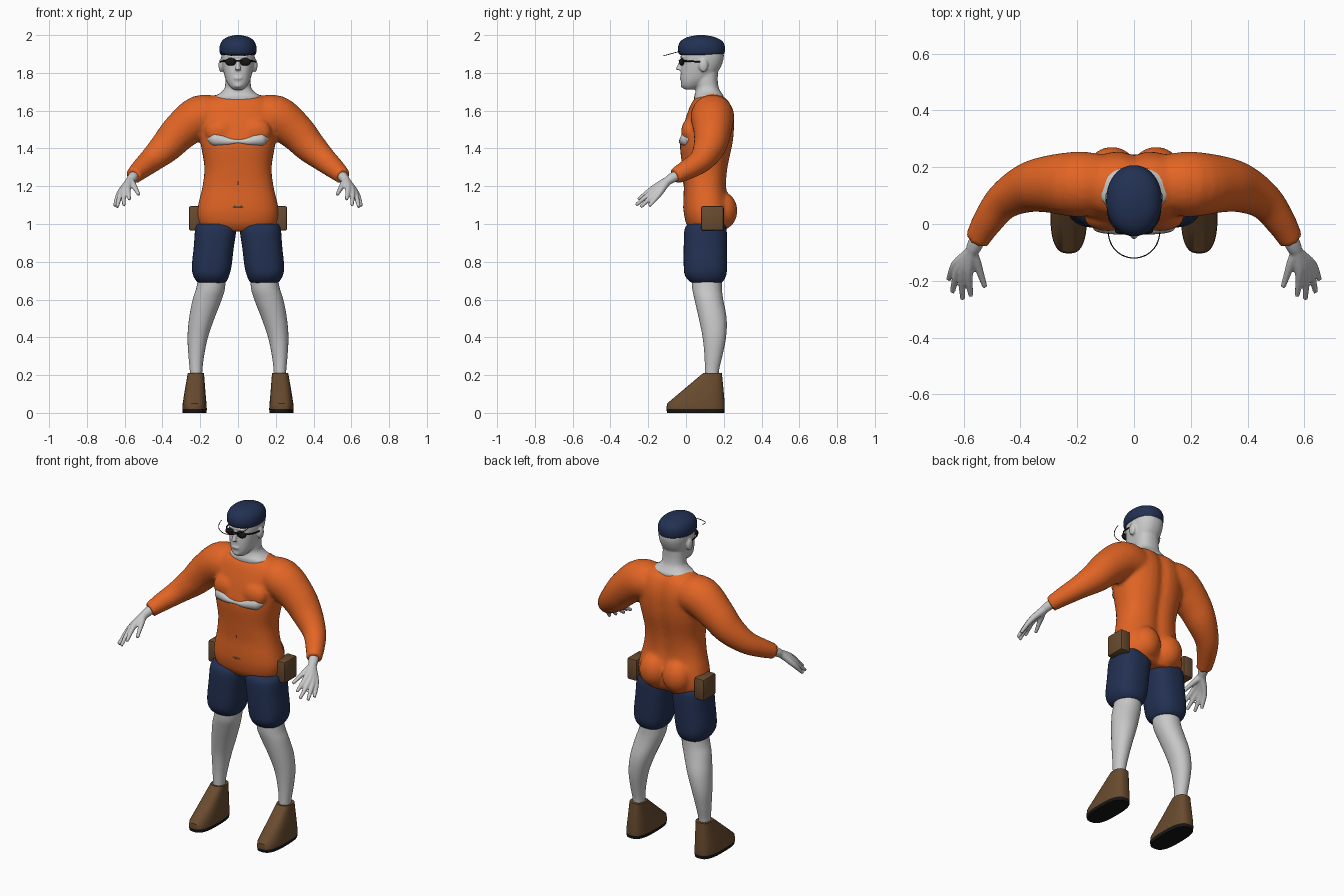
import bpy, bmesh, math
from mathutils import Vector, Matrix

if "Cube" in bpy.data.objects:
    bpy.data.objects.remove(bpy.data.objects["Cube"], do_unlink=True)


def material(name, r, g, b):
    m = bpy.data.materials.new(name)
    m.use_nodes = True
    m.diffuse_color = (r, g, b, 1)
    bsdf = next(n for n in m.node_tree.nodes if n.type == 'BSDF_PRINCIPLED')
    bsdf.inputs["Base Color"].default_value = (r, g, b, 1)
    bsdf.inputs["Roughness"].default_value = 0.7
    return m


skin = material("pale_grey_skin", 0.58, 0.58, 0.58)
orange = material("orange_cloth", 0.76, 0.13, 0.018)
navy = material("navy_cloth", 0.016, 0.03, 0.085)
brown = material("brown_leather", 0.14, 0.07, 0.028)
black = material("black_rubber", 0.008, 0.008, 0.008)


def interpolate(rows, steps):
    """Catmull-Rom rows between the given rows."""
    out = []
    for i in range(len(rows) - 1):
        a, b, c, d = (rows[max(0, min(len(rows) - 1, i + k))] for k in (-1, 0, 1, 2))
        for s in range(steps):
            t = s / steps
            out.append([q + t * ((r - p) / 2 + t * ((p - 2.5 * q + 2 * r - w / 2)
                        + t * (1.5 * q - 1.5 * r + (w - p) / 2)))
                        for p, q, r, w in zip(a, b, c, d)])
    return out + [list(rows[-1])]


def skin_rings(bm, rings):
    """Bridge rings of points and cap both ends."""
    rings = [[bm.verts.new(p) for p in ring] for ring in rings]
    n = len(rings[0])
    for low, high in zip(rings, rings[1:]):
        for i in range(n):
            j = (i + 1) % n
            bm.faces.new((low[i], low[j], high[j], high[i]))
    bm.faces.new(rings[0][::-1])
    bm.faces.new(rings[-1])


def loft(bm, rows, power=2.3, steps=4, segs=40):
    """Stack of rounded sections: centre x, z, half width, front y, back y."""
    rings = []
    for cx, z, rx, front, back in interpolate(rows, steps):
        ring = []
        for i in range(segs):
            a = math.tau * i / segs
            c, s = math.cos(a), math.sin(a)
            ring.append((cx + rx * math.copysign(abs(c) ** (2 / power), c),
                         (front + back) / 2 + (back - front) / 2
                         * math.copysign(abs(s) ** (2 / power), s), z))
        rings.append(ring)
    skin_rings(bm, rings)


def tube(bm, rows, steps=4, segs=16):
    """Round tube through rows of x, y, z, radius."""
    pts = interpolate(rows, steps)
    rings = []
    for i, (x, y, z, r) in enumerate(pts):
        along = Vector(pts[min(i + 1, len(pts) - 1)][:3]) - Vector(pts[max(i - 1, 0)][:3])
        turn = along.to_track_quat('Z', 'Y')
        rings.append([Vector((x, y, z)) + turn @ Vector((r * math.cos(a), r * math.sin(a), 0))
                      for a in (math.tau * k / segs for k in range(segs))])
    skin_rings(bm, rings)


def ball(bm, centre, size):
    bmesh.ops.create_uvsphere(bm, u_segments=24, v_segments=14, radius=1,
                              matrix=Matrix.Translation(centre) @ Matrix.Diagonal((*size, 1)))


def finish(bm, name, mat, voxel=0, mirror=False, angle=None, relax=3):
    bmesh.ops.recalc_face_normals(bm, faces=bm.faces)
    me = bpy.data.meshes.new(name)
    bm.to_mesh(me)
    bm.free()
    me.materials.append(mat)
    ob = bpy.data.objects.new(name, me)
    bpy.context.collection.objects.link(ob)
    for p in me.polygons:
        p.use_smooth = True
    if angle:
        bpy.ops.object.select_all(action='DESELECT')
        ob.select_set(True)
        bpy.context.view_layer.objects.active = ob
        bpy.ops.object.shade_smooth_by_angle(angle=math.radians(angle))
    if voxel:
        mod = ob.modifiers.new("merge", 'REMESH')
        mod.mode = 'VOXEL'
        mod.voxel_size = voxel
        mod.use_smooth_shade = True
        mod = ob.modifiers.new("relax", 'SMOOTH')
        mod.factor = 0.5
        mod.iterations = relax
    if mirror:
        ob.modifiers.new("mirror", 'MIRROR')
    return ob


# Shirt: torso, sleeves and seat merged into one skin
bm = bmesh.new()
loft(bm, [(0, .96, .17, .03, .21), (0, 1.0, .207, .002, .235), (0, 1.06, .217, -.012, .238),
          (0, 1.12, .207, -.014, .23), (0, 1.2, .188, -.012, .217), (0, 1.3, .178, -.02, .225),
          (0, 1.42, .197, -.032, .25), (0, 1.5, .207, -.018, .258), (0, 1.58, .21, .005, .255),
          (0, 1.65, .175, .035, .23), (0, 1.69, .1, .08, .18)], power=2.4)
for v in bm.verts:  # spine groove
    if v.co.y > .13:
        v.co.y -= .016 * math.exp(-(v.co.x / .035) ** 2)
for s in (-1, 1):
    ball(bm, (s * .078, .19, 1.07), (.088, .082, .1))
    ball(bm, (s * .09, .02, 1.49), (.085, .045, .07))
    tube(bm, [(s * x, y, z, r) for x, y, z, r in (
        (.1, .14, 1.565, .105), (.2, .14, 1.567, .115), (.305, .14, 1.49, .1),
        (.38, .125, 1.41, .086), (.46, .08, 1.337, .066), (.515, .01, 1.29, .054),
        (.555, -.058, 1.253, .043))], segs=28)
finish(bm, "shirt", orange, voxel=.011)

# Chest band showing through the shirt
bm = bmesh.new()
half = [(.05, 1.437, .02), (.1, 1.445, .034), (.13, 1.45, .034), (.158, 1.455, .012)]
band = [(-x, z, r) for x, z, r in half[::-1]] + [(0, 1.437, .01)] + half
tube(bm, [(x, .106 - .137 * (1 - (abs(x) / .197) ** 2.4) ** .417 + r * .55, z, r)
          for x, z, r in band])
finish(bm, "chest_band", skin)

# Belly marks
bm = bmesh.new()
ball(bm, (0, -.01, 1.09), (.036, .006, .007))
ball(bm, (0, -.011, 1.22), (.004, .004, .012))
finish(bm, "belly_marks", brown)

# Head and neck
bm = bmesh.new()
loft(bm, [(0, 1.64, .125, .045, .2), (0, 1.675, .122, .043, .2), (0, 1.695, .092, .05, .188),
          (0, 1.72, .071, .055, .174), (0, 1.76, .067, .05, .168), (0, 1.82, .066, .045, .17)])
loft(bm, [(0, 1.712, .028, -.008, .05), (0, 1.73, .046, -.022, .08), (0, 1.76, .063, -.027, .12),
          (0, 1.8, .075, -.028, .165), (0, 1.85, .085, -.024, .192), (0, 1.9, .088, -.022, .2),
          (0, 1.95, .075, 0, .18), (0, 1.98, .04, .04, .13)])
tube(bm, [(0, -.02, 1.87, .009), (0, -.034, 1.84, .011), (0, -.04, 1.815, .015)])
ball(bm, (0, -.025, 1.772), (.024, .01, .009))
ball(bm, (0, -.016, 1.734), (.022, .013, .014))
ball(bm, (0, -.016, 1.886), (.055, .014, .01))
for s in (-1, 1):
    ball(bm, (s * .09, .092, 1.84), (.013, .024, .036))
finish(bm, "head", skin, voxel=.006, relax=2)

# Cap and its thin brim wire
bm = bmesh.new()
loft(bm, [(0, 1.893, .084, -.025, .19), (0, 1.905, .096, -.04, .204), (0, 1.94, .097, -.042, .206),
          (0, 1.97, .084, -.026, .19), (0, 1.99, .056, .01, .15), (0, 2.0, .015, .06, .1)], power=2.1)
finish(bm, "cap", navy)
bm = bmesh.new()
arc = [math.pi * i / 24 for i in range(25)]
tube(bm, [(.09 * math.cos(a), -.03 - .09 * math.sin(a), 1.915 - .025 * math.sin(a), .002)
          for a in arc], steps=1, segs=6)
finish(bm, "brim_wire", black)

# Sunglasses
bm = bmesh.new()
ball(bm, (.038, -.023, 1.858), (.03, .014, .02))
tube(bm, [(0, -.034, 1.864, .005), (.02, -.032, 1.864, .005)])
tube(bm, [(.06, -.018, 1.863, .005), (.087, .02, 1.862, .004), (.093, .085, 1.857, .004)])
finish(bm, "sunglasses", black, mirror=True)

# Hands: a tube per finger, merged at the palm
bm = bmesh.new()
for knuckle, tip in (((.583, -.172, 1.19), (.575, -.253, 1.13)),
                     ((.603, -.17, 1.178), (.604, -.265, 1.1)),
                     ((.618, -.16, 1.167), (.64, -.24, 1.09)),
                     ((.628, -.142, 1.16), (.653, -.195, 1.095)),
                     ((.553, -.14, 1.205), (.525, -.222, 1.155))):
    tube(bm, [(.545, -.04, 1.262, .028), (.57, -.095, 1.23, .023),
              (*knuckle, .016), (*tip, .009)], steps=5)
finish(bm, "hands", skin, voxel=.005, mirror=True, relax=2)

# Shorts
bm = bmesh.new()
loft(bm, [(.118, 1.0, .098, .012, .205), (.118, .97, .109, -.008, .215), (.128, .88, .106, -.012, .217),
          (.139, .78, .105, -.012, .217), (.142, .73, .096, -.006, .213), (.14, .695, .077, .02, .195),
          (.14, .685, .05, .05, .17)], power=2.5)
finish(bm, "shorts", navy, mirror=True)

# Legs
bm = bmesh.new()
loft(bm, [(.135, .74, .07, .03, .19), (.145, .66, .076, .033, .19), (.163, .6, .077, .045, .197),
          (.192, .5, .067, .068, .215), (.213, .4, .054, .088, .212), (.221, .3, .041, .098, .192),
          (.222, .22, .033, .1, .174), (.222, .16, .033, .1, .174)], power=2.1)
finish(bm, "legs", skin, mirror=True)

# Shoes with dark soles
bm = bmesh.new()
loft(bm, [(.23, 0, .063, -.1, .203), (.23, .02, .065, -.104, .205), (.23, .05, .063, -.1, .205),
          (.227, .13, .053, -.005, .198), (.223, .21, .043, .09, .19)], power=2.8, steps=1)
shoes = finish(bm, "shoes", brown, mirror=True, angle=40)
shoes.data.materials.append(black)
for p in shoes.data.polygons:
    p.material_index = 1 if p.center.z < .02 else 0

# Hip pouches
bm = bmesh.new()
bmesh.ops.create_cube(bm, size=1, matrix=Matrix.Translation((.227, .14, 1.03))
                      @ Matrix.Diagonal((.066, .12, .13, 1)))
bmesh.ops.bevel(bm, geom=bm.edges[:], offset=.01, segments=2, profile=.5, affect='EDGES')
finish(bm, "hip_pouches", brown, mirror=True, angle=40)
